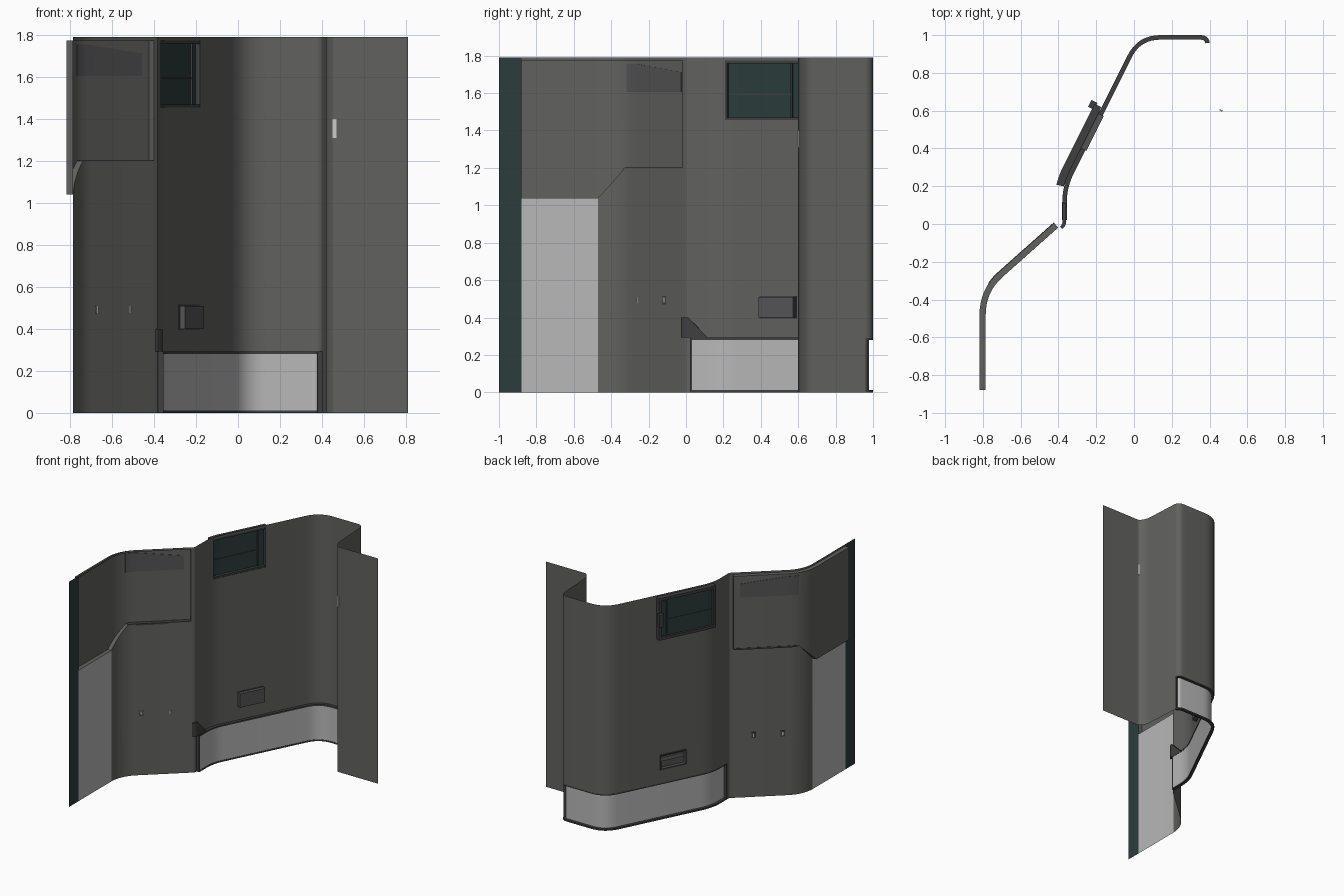
import bpy, bmesh, math
from mathutils import Vector

if "Cube" in bpy.data.objects:
    bpy.data.objects.remove(bpy.data.objects["Cube"])

# ---- plan path (x, y, corner setback) that every panel follows
CORNERS = [(-.785, -1, 0), (-.785, -.36, .12), (-.38, 0, .012), (-.38, .2, .09), (.02, 1, .12),
           (.40, 1, .05), (.42, .65, .03), (.455, .6, .015), (.81, .6, 0)]
pts = []
for i, (x, y, r) in enumerate(CORNERS):
    p = Vector((x, y))
    if r == 0:
        pts.append(p)
        continue
    a = p + (Vector(CORNERS[i - 1][:2]) - p).normalized() * r
    b = p + (Vector(CORNERS[i + 1][:2]) - p).normalized() * r
    for k in range(9):
        t = k / 8
        pts.append(a * (1 - t) ** 2 + p * 2 * t * (1 - t) + b * t * t)
arc = [0]
for a, b in zip(pts, pts[1:]):
    arc.append(arc[-1] + (b - a).length)
END = arc[-1]


def point(s):
    for i in range(len(pts) - 1):
        if s <= arc[i + 1] or i == len(pts) - 2:
            return pts[i].lerp(pts[i + 1], (s - arc[i]) / (arc[i + 1] - arc[i]))


def place(s, z, off):
    """Position on the path; positive offset goes to the outer (back left) side."""
    p = point(s)
    t = (point(min(s + .004, END)) - point(max(s - .004, 0))).normalized()
    return (p.x - t.y * off, p.y + t.x * off, z)


def at(x, y):
    q = Vector((x, y))
    return min((k * END / 4000 for k in range(4001)), key=lambda s: (point(s) - q).length)


def material(name, c):
    m = bpy.data.materials.new(name)
    m.diffuse_color = (*c, 1)
    m.use_nodes = True
    m.node_tree.nodes["Principled BSDF"].inputs["Base Color"].default_value = m.diffuse_color
    return m


DARK = material("dark_grey", (.12, .12, .115))
TRIM = material("trim", (.05, .05, .05))
LIGHT = material("light_grey", (.48, .48, .48))
PATCH = material("patch_grey", (.09, .09, .095))
GLASS = material("tinted_glass", (.025, .045, .045))
WHITE = material("white", (.8, .8, .8))


def panel(name, s0, s1, lo, hi, mat, off=0, base=None, closed=False, breaks=()):
    """Strip along the path, with an optional rim to base offset and a second face."""
    f_lo = lo if callable(lo) else lambda s: lo
    f_hi = hi if callable(hi) else lambda s: hi
    ss = sorted([s0, s1] + [s for s in list(arc) + list(breaks) if s0 + .001 < s < s1 - .001])
    bm = bmesh.new()

    def rows(o):
        return ([bm.verts.new(place(s, f_lo(s), o)) for s in ss],
                [bm.verts.new(place(s, f_hi(s), o)) for s in ss])

    def fill(r):
        for i in range(len(ss) - 1):
            bm.faces.new((r[0][i], r[0][i + 1], r[1][i + 1], r[1][i]))

    front = rows(off)
    fill(front)
    if base is not None:
        back = rows(base)
        fl, bl = (r[0] + r[1][::-1] for r in (front, back))
        for i in range(len(fl)):
            j = (i + 1) % len(fl)
            bm.faces.new((fl[i], fl[j], bl[j], bl[i]))
        if closed:
            fill(back)
    bmesh.ops.recalc_face_normals(bm, faces=bm.faces)
    me = bpy.data.meshes.new(name)
    bm.to_mesh(me)
    bm.free()
    me.materials.append(mat)
    ob = bpy.data.objects.new(name, me)
    bpy.context.collection.objects.link(ob)
    bpy.context.view_layer.objects.active = ob
    ob.select_set(True)
    return ob


def slab(name, s0, s1, lo, hi, mat, o0, o1):
    return panel(name, s0, s1, lo, hi, mat, o0, o1, True)


def frame(name, s0, s1, z0, z1, w, mat, o0, o1):
    slab(name + "_bottom", s0, s1, z0, z0 + w, mat, o0, o1)
    slab(name + "_top", s0, s1, z1 - w, z1, mat, o0, o1)
    slab(name + "_left", s0, s0 + w, z0 + w, z1 - w, mat, o0, o1)
    slab(name + "_right", s1 - w, s1, z0 + w, z1 - w, mat, o0, o1)


TOP = 1.79
# ---- front door: dark edge strip, light and dark lower skin, deep upper panel
a0, a1, a2, a3 = at(-.785, -.88), at(-.785, -.47), at(-.745, -.325), at(-.40, -.02)


def edge(s):
    return 1.04 + .16 * max(0, min(1, (s - a1) / (a2 - a1)))


panel("edge_strip", 0, a0, 0, TOP, GLASS)
panel("light_lower_skin", a0, a1, 0, 1.04, LIGHT)
panel("dark_lower_skin", a1, a3, 0, edge, DARK, breaks=(a2,))
panel("upper_door_panel", a0, a3, edge, 1.775, DARK, .033, 0, breaks=(a1, a2))
panel("upper_door_cap", a0, a3, 1.775, TOP, DARK)
slab("upper_door_lip", a2, a3, 1.19, 1.203, TRIM, 0, .036)

# small quarter window with one cut corner
q0, q1 = at(-.75, -.33), at(-.436, -.05)
slab("quarter_window", q0, q1, 1.605, lambda s: min(1.755, 1.755 - (s - q1 + .06) * .7),
     PATCH, .030, .036)
# door catches on the outer side
for x, y in ((-.513, -.118), (-.67, -.258)):
    s = at(x, y)
    frame("door_catch", s - .016, s + .016, .47, .515, .009, TRIM, 0, .008)
    slab("catch_pin", s - .005, s + .005, .475, .51, LIGHT, 0, .006)

# ---- main wall: post, cells around the window and handle cup
b0, b1, w0, w1 = at(-.38, .02), at(-.38, .11), at(-.375, .21), at(-.18, .60)
h0, h1, n1 = at(-.28, .40), at(-.19, .585), at(.40, .96)
panel("corner_post", a3, b0, 0, TOP, DARK)
panel("post_side", b0, w0, .29, TOP, DARK)
panel("wall_over_window", w0, w1, 1.775, TOP, DARK)
panel("wall_under_window", w0, w1, .51, 1.455, DARK)
panel("wall_left_of_cup", w0, h0, .29, .51, DARK)
panel("wall_right_of_cup", h1, w1, .29, .51, DARK)
panel("wall_under_cup", h0, h1, .29, .40, DARK)
panel("main_wall", w1, n1, .29, TOP, DARK)
panel("end_wall", n1, END, 0, TOP, DARK)

# window with frame, divider and hinge block
panel("window_glass", w0, w1, 1.455, 1.775, GLASS, .025, 0)
frame("window_frame", w0 - .01, w1 + .02, 1.447, 1.78, .022, TRIM, .003, .042)
slab("window_divider", w1 - .055, w1 - .045, 1.47, 1.76, TRIM, .015, .035)
slab("window_sill", w0 + .02, w1 - .055, 1.59, 1.597, TRIM, .018, .03)
slab("window_hinge", w1 - .01, w1 + .03, 1.56, 1.66, TRIM, .03, .065)

# handle cup sunk from the outer side, with a grip bar
panel("handle_cup", h0, h1, .40, .51, PATCH, -.03, 0)
slab("handle_grip", h0 + .02, h1, .465, .495, DARK, -.012, .006)
frame("handle_rim", h0 - .006, h1 + .006, .394, .516, .009, TRIM, -.003, .004)

# ---- light step panel set in behind dark flanges
panel("step_panel", b0 + .012, n1 - .004, .012, .282, LIGHT, -.022)
frame("step_flange", b0, n1, 0, .292, .012, TRIM, -.024, 0)
slab("post_foot", a3 + .01, b1, .292, lambda s: .40 - .1 * max(0, (s - b0) / (b1 - b0)),
     TRIM, -.02, -.002)

# ---- white reflector on the end wall corner
r = at(.46, .6)
slab("reflector", r - .008, r + .008, 1.31, 1.40, WHITE, -.004, .003)

bpy.ops.object.shade_smooth_by_angle(angle=math.radians(30))
